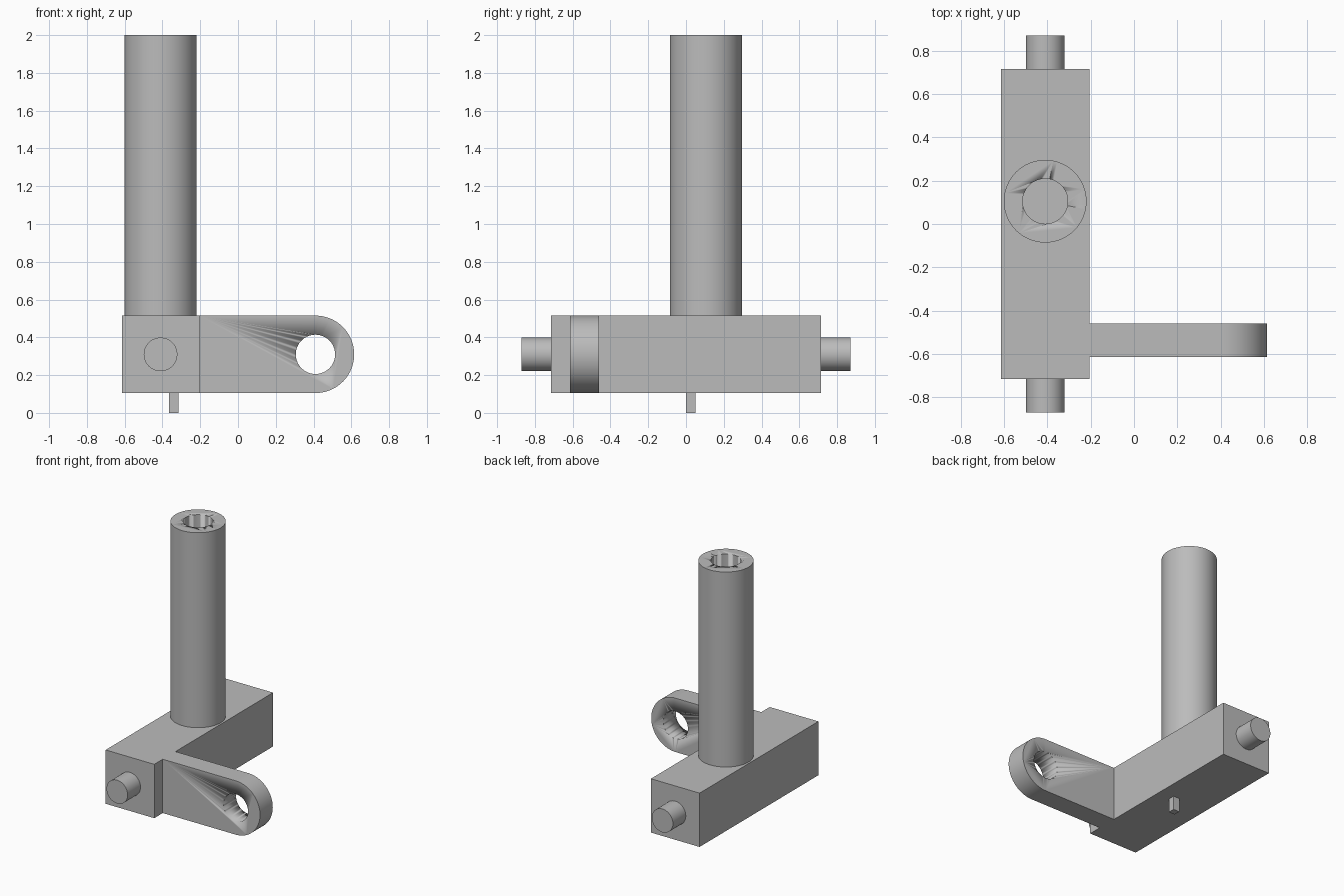
import bpy
import bmesh
import math
from mathutils import Matrix, Vector

cube = bpy.data.objects.get("Cube")
if cube:
    bpy.data.objects.remove(cube, do_unlink=True)

grey = bpy.data.materials.new("plain grey")
grey.use_nodes = True
colour = (0.5, 0.5, 0.5, 1.0)
grey.diffuse_color = colour
grey.node_tree.nodes["Principled BSDF"].inputs["Base Color"].default_value = colour

COLUMN_X, MID_Z, HALF = -0.41, 0.31, 0.205
EYE_X = 0.41


def finish(name, bm):
    """Turn a bmesh into a shaded object."""
    bmesh.ops.recalc_face_normals(bm, faces=bm.faces)
    mesh = bpy.data.meshes.new(name)
    bm.to_mesh(mesh)
    bm.free()
    mesh.materials.append(grey)
    obj = bpy.data.objects.new(name, mesh)
    bpy.context.collection.objects.link(obj)
    bpy.ops.object.select_all(action="DESELECT")
    obj.select_set(True)
    bpy.context.view_layer.objects.active = obj
    bpy.ops.object.shade_smooth_by_angle(angle=math.radians(30))
    return obj


def box(name, low, high):
    low, high = Vector(low), Vector(high)
    bm = bmesh.new()
    bmesh.ops.create_cube(bm, size=1, matrix=Matrix.Translation((low + high) / 2)
                          @ Matrix.Diagonal((high - low).to_4d()))
    return finish(name, bm)


def cylinder(name, start, end, radius):
    start, end = Vector(start), Vector(end)
    axis = end - start
    turn = Vector((0, 0, 1)).rotation_difference(axis).to_matrix().to_4x4()
    bm = bmesh.new()
    bmesh.ops.create_cone(bm, cap_ends=True, segments=64, radius1=radius, radius2=radius,
                          depth=axis.length,
                          matrix=Matrix.Translation((start + end) / 2) @ turn)
    return finish(name, bm)


def cut(obj, cutter):
    """Subtract a cutter and discard it."""
    mod = obj.modifiers.new("hole", "BOOLEAN")
    mod.operation, mod.solver, mod.object = "DIFFERENCE", "EXACT", cutter
    bpy.context.view_layer.objects.active = obj
    bpy.ops.object.modifier_move_to_index(modifier=mod.name, index=0)
    bpy.ops.object.modifier_apply(modifier=mod.name)
    bpy.data.objects.remove(cutter, do_unlink=True)


# Main block
box("base_block", (COLUMN_X - HALF, -0.715, MID_Z - HALF),
    (COLUMN_X + HALF, 0.715, MID_Z + HALF))

# Hollow upright column
column = cylinder("column_tube", (COLUMN_X, 0.105, 0.515), (COLUMN_X, 0.105, 2), 0.191)
cut(column, cylinder("bore_cutter", (COLUMN_X, 0.105, 0.52), (COLUMN_X, 0.105, 2.1), 0.104))

# Pegs on both ends of the block
for name, side in (("front_peg", -1), ("back_peg", 1)):
    cylinder(name, (COLUMN_X, side * 0.71, MID_Z), (COLUMN_X, side * 0.87, MID_Z), 0.089)

# Side arm with a rounded end
steps = 40
bm = bmesh.new()
outline = [(COLUMN_X + HALF, MID_Z + HALF), (COLUMN_X + HALF, MID_Z - HALF)]
for i in range(steps + 1):
    a = math.pi * (i / steps - 0.5)
    outline.append((EYE_X + HALF * math.cos(a), MID_Z + HALF * math.sin(a)))
face = bm.faces.new([bm.verts.new((x, -0.613, z)) for x, z in outline])
side = bmesh.ops.extrude_face_region(bm, geom=[face])["geom"]
bmesh.ops.translate(bm, vec=(0, 0.153, 0),
                    verts=[v for v in side if isinstance(v, bmesh.types.BMVert)])
arm = finish("side_arm", bm)
cut(arm, cylinder("eye_cutter", (EYE_X, -0.8, MID_Z), (EYE_X, -0.3, MID_Z), 0.104))

# Small square pin underneath
box("bottom_pin", (-0.366, 0, 0), (-0.315, 0.05, 0.11))
